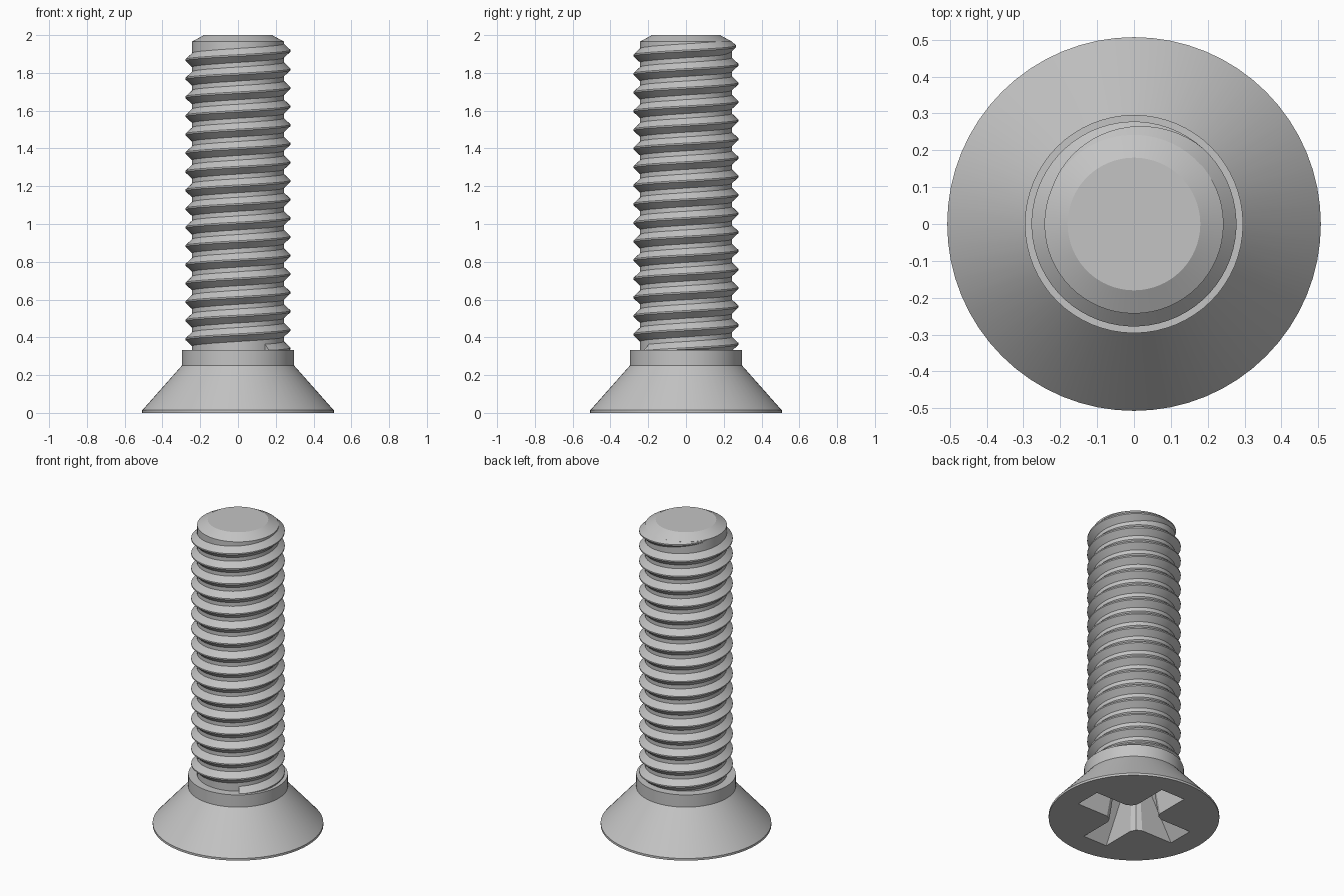
import bpy, bmesh
from math import sin, cos, pi, radians, tau

SIDES = 64
cube = bpy.data.objects.get("Cube")
if cube:
    bpy.data.objects.remove(cube, do_unlink=True)

steel = bpy.data.materials.new("plain steel grey")
steel.use_nodes = True
steel.diffuse_color = (0.55, 0.55, 0.55, 1)
steel.node_tree.nodes["Principled BSDF"].inputs["Base Color"].default_value = (0.55, 0.55, 0.55, 1)


def loft(name, rings, closed=True, caps=True):
    """Skin a list of point rings into one object."""
    bm = bmesh.new()
    loops = [[bm.verts.new(p) for p in ring] for ring in rings]
    n = len(rings[0])
    for low, high in zip(loops, loops[1:]):
        for i in range(n if closed else n - 1):
            j = (i + 1) % n
            bm.faces.new((low[i], low[j], high[j], high[i]))
    if caps:
        bm.faces.new(loops[0])
        bm.faces.new(loops[-1])
    bmesh.ops.recalc_face_normals(bm, faces=bm.faces)
    mesh = bpy.data.meshes.new(name)
    bm.to_mesh(mesh)
    bm.free()
    mesh.materials.append(steel)
    obj = bpy.data.objects.new(name, mesh)
    bpy.context.collection.objects.link(obj)
    return obj


def lathe(name, profile):
    return loft(name, [[(r * cos(tau * i / SIDES), r * sin(tau * i / SIDES), z)
                        for i in range(SIDES)] for r, z in profile])


def smooth(obj):
    bpy.ops.object.select_all(action="DESELECT")
    obj.select_set(True)
    bpy.context.view_layer.objects.active = obj
    bpy.ops.object.shade_smooth_by_angle(angle=radians(25))


# Countersunk head with collar, and the chamfered shank core
head = lathe("countersunk_head", [(0.507, 0), (0.507, 0.014), (0.296, 0.252), (0.296, 0.332)])
core = lathe("shank_core", [(0.243, 0.3), (0.243, 1.966), (0.18, 2.0)])


# Tapered cross recess cut into the bottom of the head
def cross_ring(reach, half, fillet, z):
    arm = [(reach, -half), (reach, half), (fillet, half)]
    arm += [((half * 2 + fillet) / 3, (half * 2 + fillet) / 3), (half, fillet)]
    ring = []
    for k in range(4):
        c, s = cos(k * pi / 2), sin(k * pi / 2)
        ring += [(x * c - y * s, x * s + y * c, z) for x, y in arm]
    return ring


cutter = loft("recess_cutter", [cross_ring(0.373, 0.088, 0.14, -0.02),
                                cross_ring(0.18, 0.065, 0.1, 0.27)])
cutter.hide_render = True
cut = head.modifiers.new("cross recess", "BOOLEAN")
cut.operation = "DIFFERENCE"
cut.solver = "EXACT"
cut.object = cutter
bpy.context.view_layer.objects.active = head
bpy.ops.object.modifier_apply(modifier=cut.name)
bpy.data.objects.remove(cutter, do_unlink=True)

# Right-handed thread, starting inside the collar and fading out at the top
PITCH, ROOT, CREST, HALF, FLAT = 0.0985, 0.242, 0.278, 0.038, 0.004
TOP_Z, FADE_FROM, FADE_TO = 1.917, radians(50), radians(160)
sections = []
steps = int(16.6 * SIDES)
for i in range(steps + 1):
    a = FADE_TO - (steps - i) * tau / SIDES
    z = TOP_Z + PITCH * a / tau
    f = min(1, max(0, (FADE_TO - a) / (FADE_TO - FADE_FROM)))
    crest = ROOT + (CREST - ROOT) * f
    half = FLAT + (HALF - FLAT) * f
    section = [(ROOT, -half), (crest, -FLAT), (crest, FLAT), (ROOT, half)]
    sections.append([(r * cos(a), r * sin(a), z + dz) for r, dz in section])
thread = loft("screw_thread", sections)

for part in (head, core, thread):
    smooth(part)
